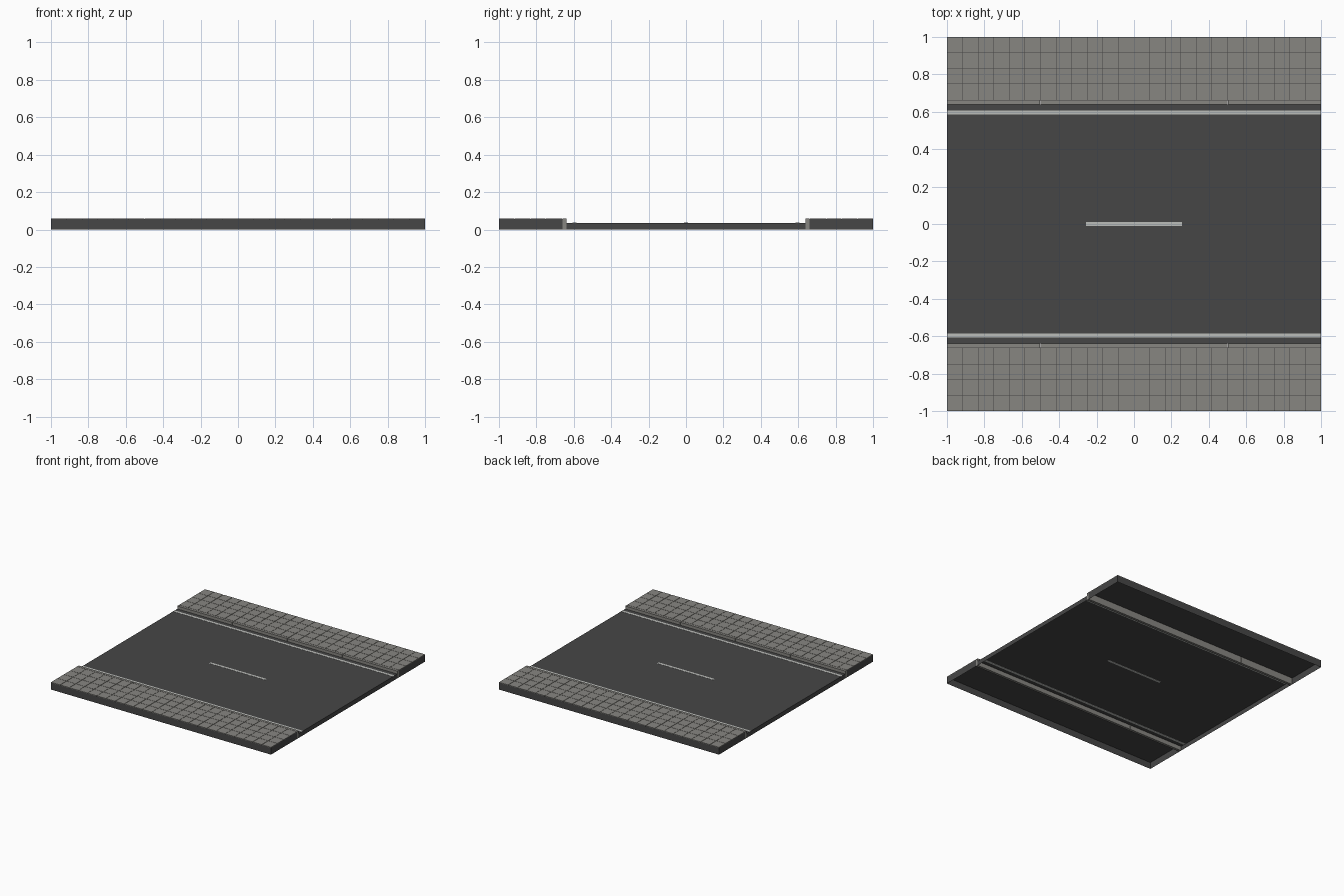
import bpy, bmesh
from mathutils import Matrix

if "Cube" in bpy.data.objects:
    bpy.data.objects.remove(bpy.data.objects["Cube"])


def material(name, rgb):
    m = bpy.data.materials.new(name)
    m.diffuse_color = (*rgb, 1)
    m.use_nodes = True
    m.node_tree.nodes["Principled BSDF"].inputs["Base Color"].default_value = m.diffuse_color
    return m


ASPHALT = material("asphalt grey", (0.062, 0.062, 0.062))
PAVING = material("paving grey", (0.245, 0.24, 0.222))
PAINT = material("road paint", (0.50, 0.51, 0.49))


def add_box(bm, x0, x1, y0, y1, z0, z1):
    """Add a closed box given by its limits."""
    size = Matrix.Diagonal((x1 - x0, y1 - y0, z1 - z0, 1))
    centre = Matrix.Translation(((x0 + x1) / 2, (y0 + y1) / 2, (z0 + z1) / 2))
    bmesh.ops.create_cube(bm, size=1, matrix=centre @ size)


def drop_faces(bm, test):
    bad = [f for f in bm.faces if test(f)]
    bmesh.ops.delete(bm, geom=bad, context='FACES')


def finish(bm, name, mat):
    me = bpy.data.meshes.new(name)
    bm.to_mesh(me)
    bm.free()
    me.materials.append(mat)
    ob = bpy.data.objects.new(name, me)
    bpy.context.collection.objects.link(ob)
    return ob


CURB_IN, CURB_OUT = 0.64, 0.661
ROAD_Z, BASE_Z, TOP_Z = 0.036, 0.055, 0.06
GAP = 0.0025
TILE = 1 / 12

# road bed: a shell, open underneath and along the curbs
bm = bmesh.new()
add_box(bm, -1, 1, -CURB_IN, CURB_IN, 0, ROAD_Z)
drop_faces(bm, lambda f: f.normal.z < -0.5 or abs(f.normal.y) > 0.5)
finish(bm, "road_bed", ASPHALT)

# painted markings
bm = bmesh.new()
add_box(bm, -0.256, 0.256, -0.01, 0.01, ROAD_Z - 0.001, ROAD_Z + 0.001)
finish(bm, "centre_dash", PAINT)

for s, side in ((-1, "front"), (1, "back")):
    def span(a, b):
        return sorted((s * a, s * b))

    bm = bmesh.new()
    add_box(bm, -1, 1, *span(0.585, 0.606), ROAD_Z - 0.001, ROAD_Z + 0.001)
    finish(bm, side + "_edge_line", PAINT)

    # sidewalk base: a shell, open underneath and towards the curb
    bm = bmesh.new()
    add_box(bm, -1, 1, *span(CURB_OUT, 1), 0, BASE_Z)
    drop_faces(bm, lambda f: f.normal.z < -0.5 or f.normal.y * s < -0.5)
    finish(bm, side + "_sidewalk_base", ASPHALT)

    # curb stones, four per side
    bm = bmesh.new()
    for i in range(4):
        x0, x1 = -1 + i * 0.5, -0.5 + i * 0.5
        add_box(bm, x0 + (GAP / 2 if i else 0), x1 - (GAP / 2 if i < 3 else 0),
                *span(CURB_IN, CURB_OUT), 0, TOP_Z)
    finish(bm, side + "_curb", PAVING)

    # paving slabs, 24 by 4, with thin dark joints
    bm = bmesh.new()
    for i in range(24):
        x0 = -1 + i * TILE + (GAP / 2 if i else 0)
        x1 = -1 + (i + 1) * TILE - (GAP / 2 if i < 23 else 0)
        for j in range(4):
            y0 = 1 - (j + 1) * TILE + GAP / 2
            y1 = 1 - j * TILE - (GAP / 2 if j else 0)
            if j == 3:
                y0 = CURB_OUT + GAP
            add_box(bm, x0, x1, *span(y0, y1), BASE_Z, TOP_Z)
    drop_faces(bm, lambda f: f.normal.z < -0.5)
    finish(bm, side + "_paving_slabs", PAVING)
